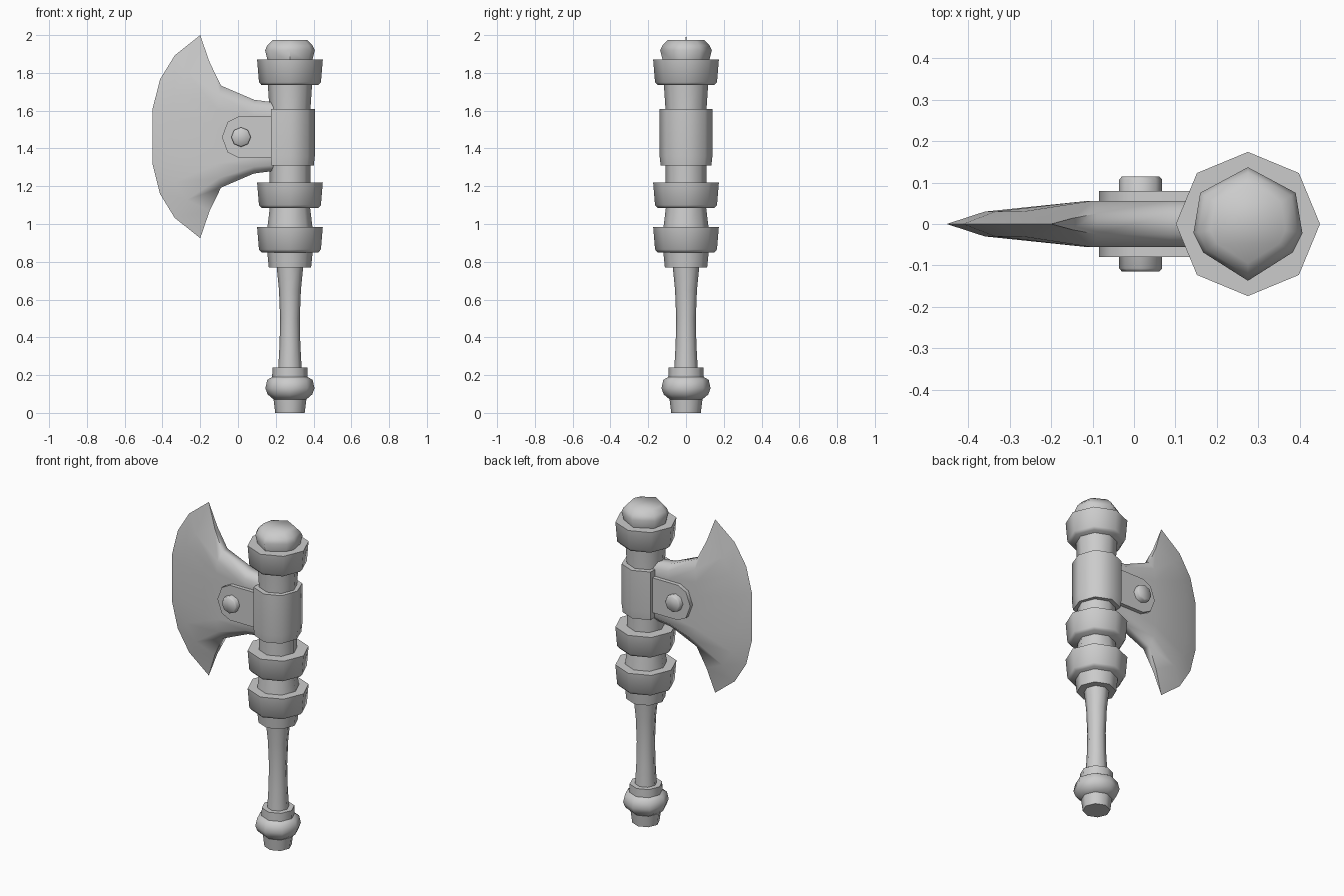
import bpy, bmesh
from math import sin, cos, pi, radians

if "Cube" in bpy.data.objects:
    bpy.data.objects.remove(bpy.data.objects["Cube"], do_unlink=True)

AXIS = 0.275      # x of the handle
MID = 1.4625      # height of the blade's centre line

steel = bpy.data.materials.new("grey_steel")
steel.use_nodes = True
steel.diffuse_color = (0.6, 0.6, 0.6, 1)
steel.node_tree.nodes["Principled BSDF"].inputs["Base Color"].default_value = steel.diffuse_color


def finish(name, bm, angle=50):
    bmesh.ops.remove_doubles(bm, verts=bm.verts, dist=0.0001)
    bmesh.ops.recalc_face_normals(bm, faces=bm.faces)
    mesh = bpy.data.meshes.new(name)
    bm.to_mesh(mesh)
    bm.free()
    mesh.materials.append(steel)
    obj = bpy.data.objects.new(name, mesh)
    bpy.context.collection.objects.link(obj)
    bpy.ops.object.select_all(action="DESELECT")
    obj.select_set(True)
    bpy.context.view_layer.objects.active = obj
    bpy.ops.object.shade_smooth_by_angle(angle=radians(angle))
    return obj


def loft(name, loops, angle=50):
    """Skin closed loops of equal length and cap both ends."""
    bm = bmesh.new()
    rings = [[bm.verts.new(p) for p in loop] for loop in loops]
    n = len(rings[0])
    for a, b in zip(rings, rings[1:]):
        for i in range(n):
            j = (i + 1) % n
            bm.faces.new((a[i], a[j], b[j], b[i]))
    bm.faces.new(rings[0])
    bm.faces.new(rings[-1])
    return finish(name, bm, angle)


OCTAGON = [(cos(i * pi / 4), sin(i * pi / 4)) for i in range(8)]


def turned(name, profile, outline=OCTAGON, angle=50):
    """Sweep (radius, height) steps of an outline up the handle axis."""
    return loft(name, [[(AXIS + r * x, r * y, z) for x, y in outline]
                       for r, z in profile], angle)


# Handle, from the foot up
turned("pommel_foot", [(0.078, 0), (0.088, 0.08)])
turned("pommel_bulb", [(0.085, 0.07), (0.118, 0.098), (0.13, 0.13),
                       (0.12, 0.175), (0.094, 0.19), (0.093, 0.24)])
turned("grip", [(0.063, 0.22), (0.055, 0.36), (0.052, 0.5),
                (0.058, 0.65), (0.072, 0.79)])
turned("grip_collar", [(0.112, 0.77), (0.122, 0.87)])
turned("lower_shaft", [(0.122, 0.96), (0.105, 1.1)])
turned("upper_shaft", [(0.108, 1.2), (0.108, 1.6), (0.118, 1.75)])

# Three matching bands
for name, top in (("lower_band", 0.985), ("middle_band", 1.22), ("top_band", 1.87)):
    turned(name, [(0.15, top - 0.135), (0.164, top - 0.12), (0.174, top)])

# Domed cap with a slightly flattened outline
half = [(0, 1), (0.84, 0.55), (0.96, -0.16), (0.79, -0.5), (0, -1)]
cap_outline = half + [(-x, y) for x, y in half[-2:0:-1]]
turned("cap", [(0.122, 1.86), (0.137, 1.92), (0.125, 1.945), (0.095, 1.975)],
       cap_outline, 60)

# Socket around the shaft, flat on the blade side
socket = [(-0.72, -0.7), (0, -1), (0.68, -0.72), (0.94, 0),
          (0.68, 0.72), (0, 1), (-0.72, 0.7)]
turned("blade_socket", [(0.134, 1.31), (0.14, 1.36), (0.14, 1.61)], socket)

# Blade: columns run from cutting edge to root, each with half thickness
# and the (x, height above centre) of its rows from the horn inwards
columns = [
    (0.0, [(-0.2, 0.5375), (-0.335, 0.43), (-0.413, 0.303), (-0.452, 0.148)]),
    (0.03, [(-0.15, 0.393), (-0.27, 0.335), (-0.335, 0.24), (-0.36, 0.11)]),
    (0.056, [(-0.09, 0.27), (-0.1, 0.22), (-0.11, 0.145), (-0.11, 0.06)]),
    (0.056, [(0.085, 0.195), (0.085, 0.16), (0.085, 0.11), (0.085, 0.04)]),
    (0.054, [(0.2, 0.18), (0.2, 0.15), (0.2, 0.1), (0.2, 0.04)]),
]
bm = bmesh.new()
sheets = []
for side in (-1, 1):
    sheet = []
    for thick, pts in columns:
        rows = pts + [(x, -h) for x, h in reversed(pts)]
        sheet.append([bm.verts.new((x, side * thick * (0.45 if i in (0, 7) else 1), MID + h))
                      for i, (x, h) in enumerate(rows)])
    for a, b in zip(sheet, sheet[1:]):
        for i in range(7):
            bm.faces.new((a[i], a[i + 1], b[i + 1], b[i]))
    sheets.append(sheet)
front, back = sheets
for c in range(4):                       # rims of the two horns
    for i in (0, 7):
        bm.faces.new((front[c][i], front[c + 1][i], back[c + 1][i], back[c][i]))
for i in range(7):                       # root
    bm.faces.new((front[4][i], front[4][i + 1], back[4][i + 1], back[4][i]))
finish("blade", bm, 60)

# Mounting plate on both faces of the blade
upper = [(0.2, 0.108), (0.0, 0.108), (-0.055, 0.08), (-0.085, 0)]
plate = upper + [(x, -h) for x, h in upper[-2::-1]]
loft("mounting_plate", [[(x, y, 1.46 + h) for x, h in plate] for y in (-0.08, 0.08)])

# Bolt through plate and blade
bolt = [(-0.115, 0.045), (-0.107, 0.052), (0.107, 0.052), (0.115, 0.045)]
loft("bolt", [[(0.016 + r * x, y, 1.46 + r * z) for x, z in OCTAGON]
              for y, r in bolt], 60)
